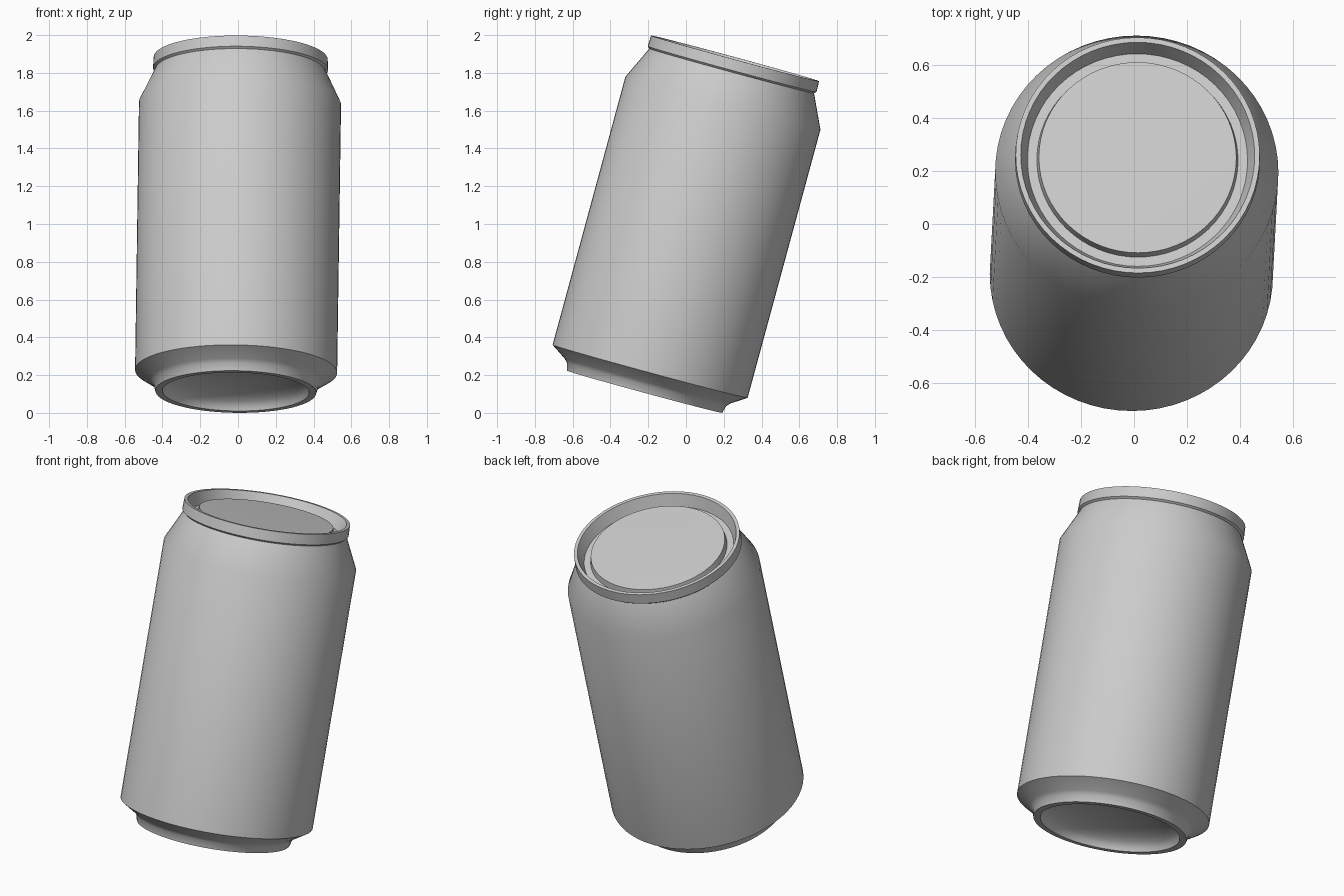
import bpy, bmesh, math
from mathutils import Vector, Matrix

SEGMENTS = 64

cube = bpy.data.objects.get("Cube")
if cube:
    bpy.data.objects.remove(cube, do_unlink=True)

# One plain metal colour
metal = bpy.data.materials.new("grey_metal")
metal.use_nodes = True
colour = (0.6, 0.6, 0.6, 1)
metal.diffuse_color = colour
metal.node_tree.nodes["Principled BSDF"].inputs["Base Color"].default_value = colour

# The can leans backwards; heights are measured along its axis from the body's lower edge
axis = Vector((0.014, 0.262, 0.965)).normalized()
lean = Vector((0, 0, 1)).rotation_difference(axis).to_matrix().to_4x4()
placement = Matrix.Translation((-0.01, -0.19, 0.22)) @ lean


def lathe(name, profile):
    """Turn (radius, height) points around the can's axis, outer side facing out."""
    bm = bmesh.new()
    rings = []
    for i in range(SEGMENTS):
        a = 2 * math.pi * i / SEGMENTS
        rings.append([bm.verts.new((r * math.cos(a), r * math.sin(a), h)) for r, h in profile])
    for i, ring in enumerate(rings):
        after = rings[(i + 1) % SEGMENTS]
        for j in range(len(profile) - 1):
            bm.faces.new((ring[j], after[j], after[j + 1], ring[j + 1]))
    # Close the points that lie on the axis
    bmesh.ops.remove_doubles(bm, verts=bm.verts, dist=1e-5)
    bm.transform(placement)
    mesh = bpy.data.meshes.new(name)
    bm.to_mesh(mesh)
    bm.free()
    mesh.materials.append(metal)
    obj = bpy.data.objects.new(name, mesh)
    bpy.context.collection.objects.link(obj)
    bpy.ops.object.select_all(action='DESELECT')
    obj.select_set(True)
    bpy.context.view_layer.objects.active = obj
    bpy.ops.object.shade_smooth_by_angle(angle=math.radians(35))
    return obj


# Hollow dome under the can
dome_radius, dome_depth, foot_bottom = 0.388, 0.12, -0.112
steps = 8
dome = []
for k in range(steps + 1):
    a = math.pi / 2 * k / steps
    dome.append((dome_radius * math.sin(a), foot_bottom + dome_depth * math.cos(a)))
lathe("base_dome", dome)

# Narrow standing ring, flaring out to the body
lathe("foot_ring", [(dome_radius, foot_bottom), (0.426, foot_bottom), (0.437, -0.072),
                    (0.455, -0.053), (0.535, 0)])

# Straight wall and tapered neck
lathe("body", [(0.535, 0), (0.535, 1.471), (0.452, 1.648)])

# Folded rim with a sloping inner wall
lathe("rim", [(0.452, 1.648), (0.463, 1.658), (0.461, 1.717), (0.442, 1.717), (0.416, 1.647)])

# Lid with a groove around a raised, slightly domed panel
lathe("lid", [(0.416, 1.647), (0.38, 1.647), (0.373, 1.684), (0, 1.69)])
